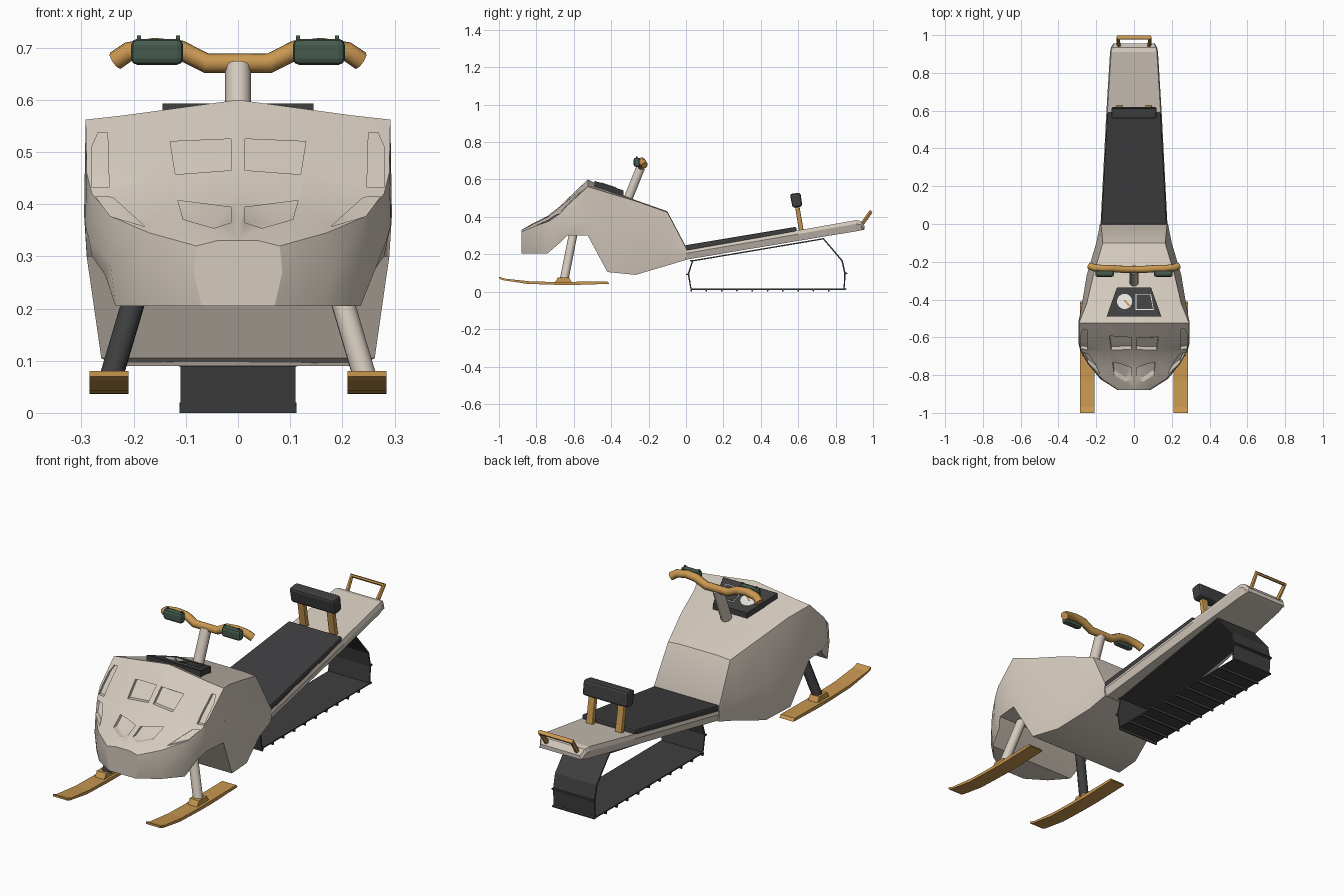
import bpy, bmesh, math
from mathutils import Vector

if "Cube" in bpy.data.objects:
    bpy.data.objects.remove(bpy.data.objects["Cube"])


def material(name, r, g, b):
    m = bpy.data.materials.new(name)
    m.diffuse_color = (r, g, b, 1)
    m.use_nodes = True
    m.node_tree.nodes["Principled BSDF"].inputs["Base Color"].default_value = m.diffuse_color
    return m


CREAM = material("cream", 0.66, 0.59, 0.51)
DARK = material("dark grey", 0.05, 0.05, 0.052)
OCHRE = material("ochre", 0.58, 0.31, 0.08)
GREEN = material("dark green", 0.06, 0.105, 0.075)
WHITE = material("white", 0.8, 0.78, 0.74)


def activate(ob):
    bpy.ops.object.select_all(action='DESELECT')
    ob.select_set(True)
    bpy.context.view_layer.objects.active = ob


def loft(name, rings, mat, bevel=0, closed=False):
    """Skin a list of equal-length point rings and cap both ends."""
    bm = bmesh.new()
    rs = [[bm.verts.new(p) for p in r] for r in rings]
    n = len(rs[0])
    for a, b in zip(rs, rs[1:]):
        for i in range(n):
            j = (i + 1) % n
            bm.faces.new((a[i], a[j], b[j], b[i]))
    bm.faces.new(rs[0])
    bm.faces.new(rs[-1])
    bmesh.ops.recalc_face_normals(bm, faces=bm.faces)
    me = bpy.data.meshes.new(name)
    bm.to_mesh(me)
    bm.free()
    me.materials.append(mat)
    ob = bpy.data.objects.new(name, me)
    bpy.context.collection.objects.link(ob)
    if bevel:
        m = ob.modifiers.new("bevel", 'BEVEL')
        m.width, m.segments = bevel, 2
    return ob


def side_prism(name, pts, x0, x1, mat, bevel=0):
    """Extrude a (y, z) outline across x."""
    return loft(name, [[(x, y, z) for y, z in pts] for x in (x0, x1)], mat, bevel)


def box(name, x, y, z, mat, bevel=0):
    return side_prism(name, [(y[0], z[0]), (y[1], z[0]), (y[1], z[1]), (y[0], z[1])],
                      x[0], x[1], mat, bevel)


def tube(name, pts, radius, mat, res=2):
    cu = bpy.data.curves.new(name, 'CURVE')
    cu.dimensions, cu.bevel_depth, cu.bevel_resolution = '3D', radius, res
    cu.use_fill_caps = True
    sp = cu.splines.new('POLY')
    sp.points.add(len(pts) - 1)
    for p, q in zip(sp.points, pts):
        p.co = (*q, 1)
    cu.materials.append(mat)
    ob = bpy.data.objects.new(name, cu)
    bpy.context.collection.objects.link(ob)
    activate(ob)
    bpy.ops.object.convert(target='MESH')
    ob = bpy.context.object
    bpy.ops.object.shade_smooth_by_angle(angle=math.radians(50))
    return ob


def cut(ob, cutter):
    m = ob.modifiers.new("cut", 'BOOLEAN')
    m.operation, m.solver, m.object = 'DIFFERENCE', 'EXACT', cutter
    activate(ob)
    bpy.ops.object.modifier_apply(modifier=m.name)
    bpy.data.objects.remove(cutter)


# hood: y, bottom (w, z), widest (w, z), shoulder (w, z), top (w, z), centre z
stations = [
    (-.88, .07, .205, .085, .27, .08, .32, .04, .33, .33),
    (-.82, .165, .205, .18, .27, .17, .345, .10, .36, .365),
    (-.74, .235, .205, .245, .29, .24, .375, .12, .40, .405),
    (-.67, .255, .265, .285, .33, .28, .42, .13, .455, .46),
    (-.635, .28, .30, .293, .36, .29, .46, .15, .485, .495),
    (-.525, .29, .30, .295, .38, .292, .562, .22, .57, .60),
    (-.42, .262, .105, .275, .29, .25, .53, .17, .54, .55),
    (-.27, .235, .09, .25, .28, .215, .485, .14, .49, .49),
    (-.10, .185, .14, .20, .25, .165, .425, .10, .43, .43),
    (0, .175, .17, .18, .205, .175, .235, .10, .24, .24)]
rings = []
for y, *v in stations:
    half = [(0, v[1])] + [(v[i], v[i + 1]) for i in (0, 2, 4, 6)] + [(0, v[8])]
    loop = half + [(-x, z) for x, z in reversed(half[1:-1])]
    rings.append([(x, y, z) for x, z in loop])
hood = loft("hood", rings, CREAM)

# shallow vent and lamp recesses that follow the hood surface
vents = [
    [(.013, .465), (.013, .525), (.13, .52), (.12, .457)],
    [(.013, .365), (.013, .394), (.115, .407), (.105, .371), (.046, .354)],
    [(.273, .415), (.24, .413), (.178, .357), (.245, .377)],
    [(.28, .432), (.247, .432), (.25, .537), (.268, .537), (.28, .51)]]
prisms = [loft("cutter", [[(s * x, y, z) for x, z in v] for y in (-1, -.52)], CREAM)
          for v in vents for s in (1, -1)]
activate(prisms[0])
for p in prisms:
    p.select_set(True)
bpy.ops.object.join()
cutter = bpy.context.object
cutter.hide_render = True
inner = hood.copy()
inner.data = hood.data.copy()
bpy.context.collection.objects.link(inner)
inner.location = (0, .01, -.008)
bpy.context.view_layer.update()
cut(cutter, inner)
cut(hood, cutter)
activate(hood)
bpy.ops.object.shade_smooth_by_angle(angle=math.radians(32))

# dashboard with round gauge, needle and screen
def dash_z(y):
    return .593 - (y + .49) * .33


loft("dashboard", [[(-w, y, .5), (w, y, .5), (w, y, dash_z(y)), (-w, y, dash_z(y))]
                   for y, w in ((-.49, .145), (-.335, .09))], DARK)


def dash_plate(name, pts, h, mat):
    loft(name, [[(x, y, dash_z(y) + k) for x, y in pts] for k in (-.002, h)], mat)


dash_plate("gauge", [(-.05 + .04 * math.cos(i * math.tau / 24), -.41 + .04 * math.sin(i * math.tau / 24))
                     for i in range(24)], .002, WHITE)
dash_plate("needle", [(-.055, -.405), (-.05, -.40), (-.02, -.43), (-.028, -.437)], .004, OCHRE)
for k, m, h in ((0, WHITE, .002), (.004, DARK, .004)):
    dash_plate("screen", [(.008 + k, -.455 + k), (.105 - k, -.455 + k),
                          (.09 - k, -.37 - k), (.008 + k, -.37 - k)], h, m)

# steering column, handlebar and hand guards
tube("steering_column", [(0, -.325, .46), (0, -.242, .665)], .025, CREAM, 3)
half_bar = [(.235, -.222, .675), (.21, -.232, .692), (.16, -.236, .70),
            (.11, -.236, .695), (.06, -.24, .67)]
tube("handlebar", half_bar + [(-x, y, z) for x, y, z in reversed(half_bar)], .019, OCHRE)
for s in (1, -1):
    box("hand_guard", (s * .105, s * .205), (-.28, -.246), (.667, .717), GREEN, .012)
    for x in (.115, .19):
        box("guard_stud", (s * (x - .004), s * (x + .004)), (-.268, -.26), (.70, .723), GREEN)

# running board, seat
loft("running_board", [[(-w + .012, y, a), (w - .012, y, a), (w, y, b - .02), (w - .006, y, b),
                        (-w + .006, y, b), (-w, y, b - .02)]
                       for y, w, a, b in ((-.02, .178, .168, .222), (.6, .146, .272, .328),
                                          (.91, .127, .323, .383), (.935, .122, .328, .378),
                                          (.955, .11, .334, .352))], CREAM)
loft("seat", [[(-w, y, a), (w, y, a), (w, y, b), (-w, y, b)]
              for y, w, a, b in ((-.005, .174, .215, .248), (.59, .142, .318, .347))], DARK, .008)

# backrest
side_prism("backrest", [(.57, .448), (.622, .455), (.612, .53), (.555, .522)], -.12, .12, DARK, .012)
for s in (1, -1):
    side_prism("backrest_post", [(.605, .32), (.63, .32), (.606, .46), (.582, .46)],
               s * .06, s * .095, OCHRE, .005)

# rear grab bar
tube("grab_bar", [(-.08, .94, .36), (-.085, .987, .426), (.085, .987, .426), (.08, .94, .36)],
     .011, OCHRE, 1)

# skis, bindings and struts
ski = [(-1, .08), (-.97, .07), (-.83, .055), (-.7, .052), (-.42, .055), (-.41, .042),
       (-.6, .036), (-.7, .037), (-.85, .042), (-.98, .062), (-1, .07)]
for s, m in ((1, CREAM), (-1, DARK)):
    side_prism("ski", ski, s * .21, s * .285, OCHRE)
    side_prism("ski_binding", [(-.70, .05), (-.61, .05), (-.625, .076), (-.685, .076)],
               s * .222, s * .272, OCHRE)
    tube("ski_strut", [(s * .245, -.652, .062), (s * .145, -.585, .40)], .023, m, 3)

# track belt: closed loop strip with cross ribs
path = [Vector(p) for p in ((.035, .165), (.013, .095), (.027, .013), (.845, .013),
                            (.85, .095), (.835, .165), (.735, .283))]
bm = bmesh.new()
rows = [[bm.verts.new((x, p.x, p.y)) for x in (-.11, .11)] for p in path]
for a, b in zip(rows, rows[1:] + rows[:1]):
    bm.faces.new((a[0], a[1], b[1], b[0]))
me = bpy.data.meshes.new("track")
bm.to_mesh(me)
bm.free()
me.materials.append(DARK)
track = bpy.data.objects.new("track", me)
bpy.context.collection.objects.link(track)
so = track.modifiers.new("thickness", 'SOLIDIFY')
so.thickness, so.offset = .008, 0

for a, b in zip(path, path[1:-1]):
    d = (b - a).normalized()
    out = Vector((-d.y, d.x)) * -1   # loop runs counter-clockwise
    out = Vector((d.y, -d.x))
    count = max(1, round((b - a).length / .08))
    for i in range(count):
        c = a.lerp(b, (i + (0 if i else .02)) / count)
        pts = [c - d * .005, c + d * .005, c + d * .003 + out * .013, c - d * .003 + out * .013]
        side_prism("track_rib", [(p.x, p.y) for p in pts], -.112, .112, DARK)
